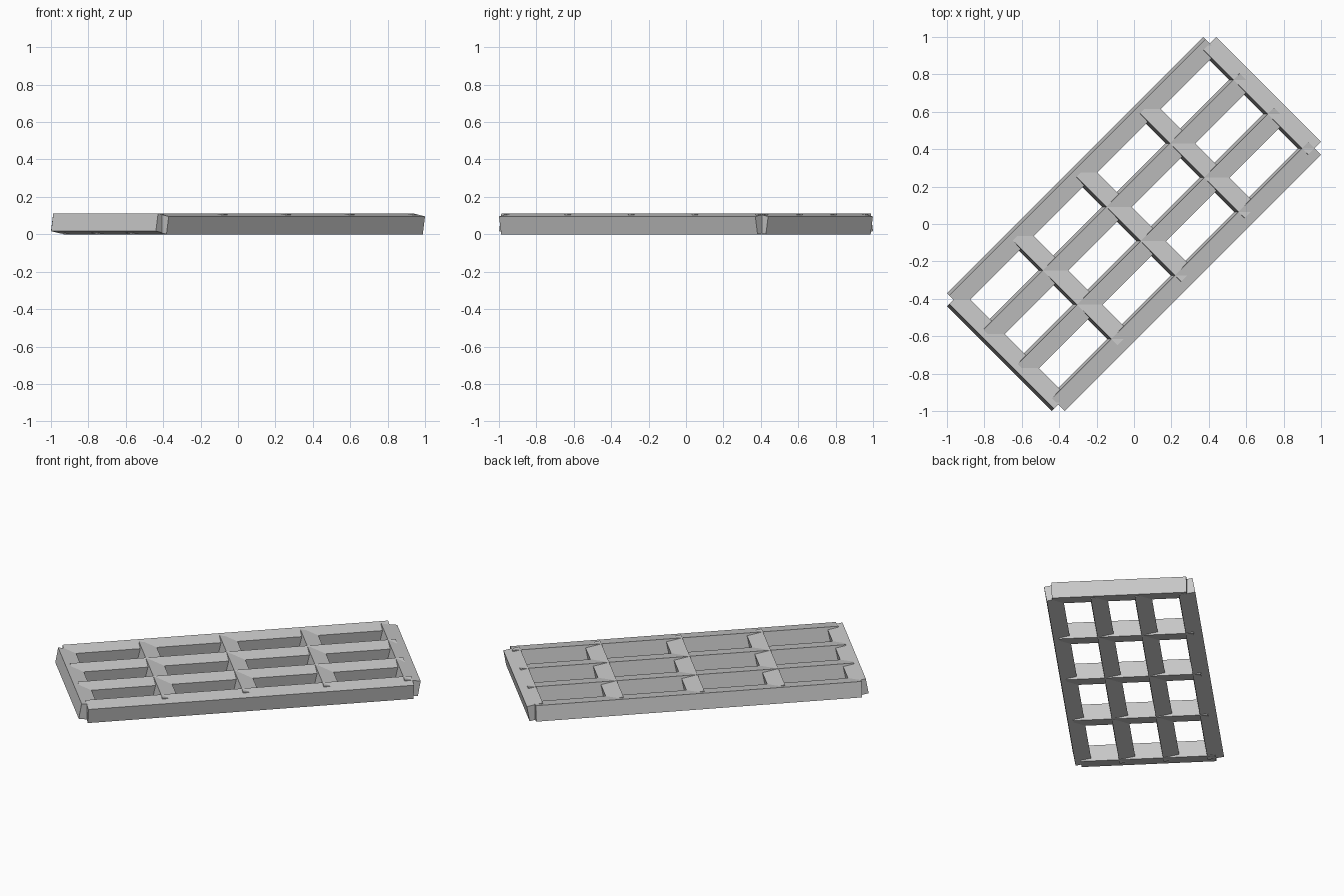
import bpy, bmesh, math
from mathutils import Matrix, Vector

if "Cube" in bpy.data.objects:
    bpy.data.objects.remove(bpy.data.objects["Cube"])

SIZE = 0.097                 # square beam section
TILT = math.radians(10)      # every beam leans about its own length
HEIGHT = SIZE * (math.sin(TILT) + math.cos(TILT))
U = Vector((1, 1, 0)).normalized()    # long direction of the lattice
V = Vector((1, -1, 0)).normalized()   # short direction
Z = Vector((0, 0, 1))

grey = bpy.data.materials.new("light_grey")
grey.diffuse_color = (0.58, 0.58, 0.58, 1)
grey.use_nodes = True
grey.node_tree.nodes["Principled BSDF"].inputs["Base Color"].default_value = grey.diffuse_color


def beam(name, lean, offset, length):
    """Square beam shifted along 'lean', its top face tipped towards 'lean'."""
    side = lean * math.cos(TILT) - Z * math.sin(TILT)
    up = Z * math.cos(TILT) + lean * math.sin(TILT)
    along = side.cross(up)
    rot = Matrix((along, side, up)).transposed().to_4x4()
    place = Matrix.Translation(lean * offset + Z * HEIGHT / 2)
    bm = bmesh.new()
    bmesh.ops.create_cube(bm, size=1, matrix=place @ rot @ Matrix.Diagonal((length, SIZE, SIZE, 1)))
    mesh = bpy.data.meshes.new(name)
    bm.to_mesh(mesh)
    bm.free()
    mesh.materials.append(grey)
    bpy.context.collection.objects.link(bpy.data.objects.new(name, mesh))


# Four long rails
for i in range(4):
    beam(f"long_rail_{i + 1}", V, 0.389 * (2 * i / 3 - 1), 1.938)

# Five cross bars, the first and last closing the ends
for i in range(5):
    beam(f"cross_bar_{i + 1}", U, 0.961 * (i / 2 - 1), 0.792)
